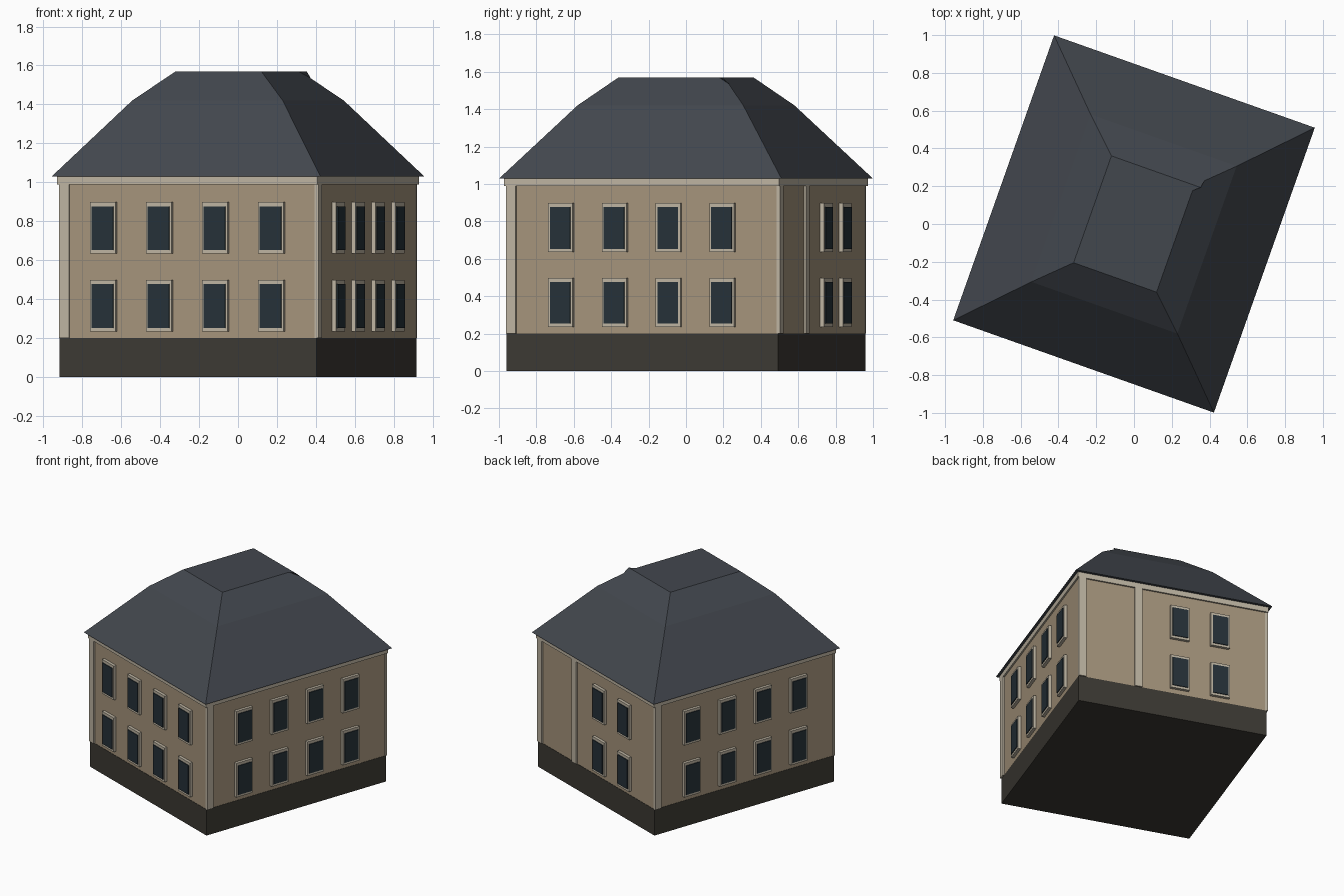
import bpy, bmesh
from math import radians, pi
from mathutils import Matrix, Vector

if "Cube" in bpy.data.objects:
    bpy.data.objects.remove(bpy.data.objects["Cube"])

TURN = Matrix.Rotation(radians(-19.5), 4, 'Z')   # whole house is turned on plan
A, B = 0.70, 0.77                                # half width, half depth of the walls


def material(name, rgb):
    m = bpy.data.materials.new(name)
    m.diffuse_color = (*rgb, 1)
    m.use_nodes = True
    m.node_tree.nodes["Principled BSDF"].inputs["Base Color"].default_value = m.diffuse_color
    return m


WALL = material("wall_render", (0.376, 0.296, 0.20))
STONE = material("dark_stone", (0.045, 0.041, 0.033))
TRIM = material("pale_trim", (0.51, 0.456, 0.36))
GLASS = material("dark_glass", (0.019, 0.031, 0.04))
SLATE = material("slate", (0.055, 0.063, 0.076))


def finish(bm, name, mat, matrix=TURN):
    bmesh.ops.recalc_face_normals(bm, faces=bm.faces)
    bm.transform(matrix)
    me = bpy.data.meshes.new(name)
    bm.to_mesh(me)
    bm.free()
    me.materials.append(mat)
    ob = bpy.data.objects.new(name, me)
    bpy.context.collection.objects.link(ob)
    return ob


def box(name, lo, hi, mat, matrix=TURN):
    lo, hi = Vector(lo), Vector(hi)
    bm = bmesh.new()
    bmesh.ops.create_cube(bm, size=1)
    for v in bm.verts:
        v.co = (lo + hi) / 2 + v.co * (hi - lo)
    return finish(bm, name, mat, matrix)


# Main masses
box("plinth", (-A, -B, 0), (A, B, 0.20), STONE)
box("walls", (-A + 0.002, -B + 0.002, 0.19), (A - 0.002, B - 0.002, 1.0), WALL)
box("cornice", (-A - 0.01, -B - 0.01, 0.99), (A + 0.01, B + 0.01, 1.03), TRIM)

# Hipped roof: rectangular rings at eave, break and flat top
bm = bmesh.new()
rings = [[bm.verts.new((sx * a, sy * b, z))
          for sx, sy in ((-1, -1), (1, -1), (1, 1), (-1, 1))]
         for a, b, z in ((0.732, 0.80, 1.03), (0.41, 0.47, 1.42), (0.233, 0.30, 1.57))]
for low, high in zip(rings, rings[1:]):
    for i in range(4):
        j = (i + 1) % 4
        bm.faces.new((low[i], low[j], high[j], high[i]))
bm.faces.new(rings[0])
bm.faces.new(rings[-1])
finish(bm, "roof", SLATE)

# Small raised sliver at one corner of the flat top
bm = bmesh.new()
pts = [bm.verts.new(p) for p in ((0.225, 0.30, 1.57), (0.268, 0.30, 1.57),
                                 (0.275, 0.341, 1.535), (0.233, 0.27, 1.57))]
bmesh.ops.convex_hull(bm, input=pts)
finish(bm, "roof_corner_sliver", SLATE)


# Facades: u runs to the right seen from outside, -y points outward
def panel(name, u, width, z0, z1, depth, out, mat, matrix):
    box(name, (u - width / 2, -depth - out, z0), (u + width / 2, -depth + 0.01, z1), mat, matrix)


FOUR = [-0.4575, -0.1525, 0.1525, 0.4575]
SIDES = [("front", 0, B, A, FOUR, []),
         ("right", 1, A, B, FOUR, []),
         ("back", 2, B, A, [0.05, 0.35], [-0.255]),
         ("left", 3, A, B, FOUR, [])]

for side, k, depth, half, columns, strips in SIDES:
    m = TURN @ Matrix.Rotation(k * pi / 2, 4, 'Z')
    for u in [-half + 0.0275] + strips:
        panel(side + "_pilaster", u, 0.055, 0.20, 0.99, depth, 0.01, TRIM, m)
    for u in columns:
        for z in (0.235, 0.635):
            panel(side + "_window_frame", u, 0.14, z, z + 0.263, depth, 0.02, TRIM, m)
            panel(side + "_window_glass", u, 0.116, z + 0.018, z + 0.242, depth, 0.026, GLASS, m)
